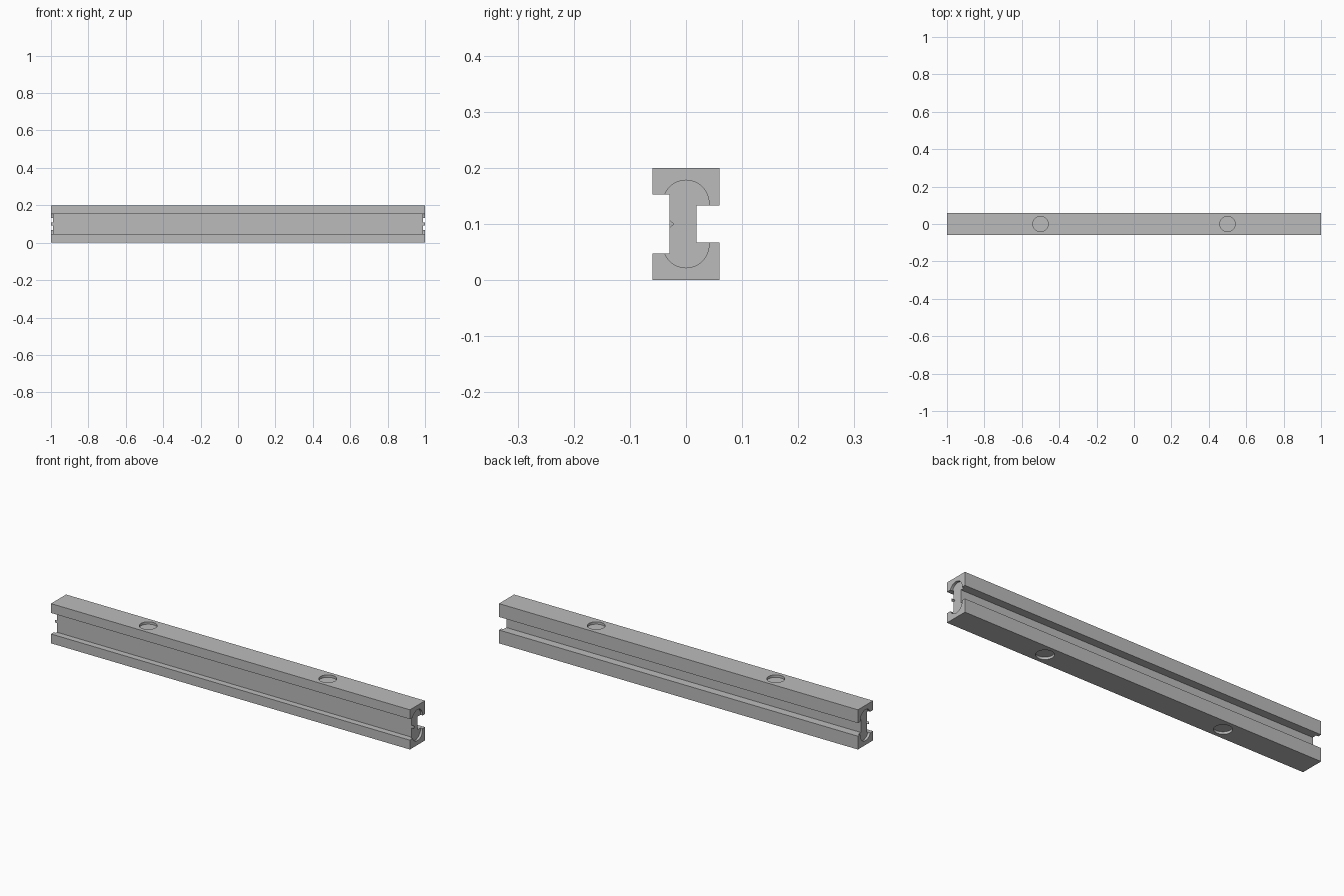
import bpy, bmesh, math

cube = bpy.data.objects.get("Cube")
if cube:
    bpy.data.objects.remove(cube, do_unlink=True)

HALF, TOP, MID = 1.0, 0.2, 0.1
DEPTH, RADIUS, ARC_Z = 0.012, 0.041, 0.037

grey = bpy.data.materials.new("plain grey")
grey.use_nodes = True
colour = (0.5, 0.5, 0.5, 1)
grey.diffuse_color = colour
grey.node_tree.nodes["Principled BSDF"].inputs["Base Color"].default_value = colour


def prism(name, points, start, vector):
    """Extrude a closed outline of 3D points along a vector."""
    bm = bmesh.new()
    verts = [bm.verts.new([a + b for a, b in zip(p, start)]) for p in points]
    face = bm.faces.new(verts)
    moved = bmesh.ops.extrude_face_region(bm, geom=[face])["geom"]
    bmesh.ops.translate(bm, vec=vector, verts=[v for v in moved if isinstance(v, bmesh.types.BMVert)])
    bmesh.ops.recalc_face_normals(bm, faces=bm.faces)
    mesh = bpy.data.meshes.new(name)
    bm.to_mesh(mesh)
    bm.free()
    mesh.materials.append(grey)
    obj = bpy.data.objects.new(name, mesh)
    bpy.context.collection.objects.link(obj)
    return obj


def arc(start, steps, sweep):
    return [start + sweep * i / steps for i in range(steps + 1)]


# Rail: I-shaped section with a wide front channel and a narrow back channel
upper = [(0.019, MID + 0.033), (0.06, MID + 0.033), (0.06, TOP),
         (-0.06, TOP), (-0.06, MID + 0.053), (-0.029, MID + 0.053)]
lower = [(y, TOP - z) for y, z in reversed(upper)]
rail = prism("rail", [(0, y, z) for y, z in upper + lower], (-HALF, 0, 0), (2 * HALF, 0, 0))

# Recess cutters: a rounded slot in each end, two round pockets above and below
slot = [(0, RADIUS * math.cos(a), MID + side * ARC_Z + RADIUS * math.sin(a))
        for side, begin in ((1, 0), (-1, math.pi)) for a in arc(begin, 24, math.pi)]
circle = [(RADIUS * math.cos(a), RADIUS * math.sin(a), 0) for a in arc(0, 48, math.tau)[:-1]]
cutters = []
for side in (-1, 1):
    cutters.append(prism("end_cutter", slot, (side * (HALF - DEPTH), 0, 0), (side * 0.1, 0, 0)))
    for z, out in ((DEPTH, -1), (TOP - DEPTH, 1)):
        cutters.append(prism("pocket_cutter", circle, (side * HALF / 2, 0, z), (0, 0, out * 0.1)))

bpy.context.view_layer.objects.active = rail
for cutter in cutters:
    cutter.hide_render = True
    mod = rail.modifiers.new("recess", "BOOLEAN")
    mod.operation = "DIFFERENCE"
    mod.solver = "EXACT"
    mod.object = cutter
    bpy.ops.object.modifier_apply(modifier=mod.name)
    bpy.data.objects.remove(cutter, do_unlink=True)

# Small triangular key at each end of the web
key = [(0, -0.029, MID - 0.007), (0, -0.021, MID), (0, -0.029, MID + 0.007)]
for side, name in ((-1, "right_key"), (1, "left_key")):
    prism(name, key, (side * (HALF - DEPTH), 0, 0), (side * DEPTH, 0, 0))

# Smooth the round walls, keep the hard edges
bpy.ops.object.select_all(action="DESELECT")
rail.select_set(True)
bpy.ops.object.shade_smooth_by_angle(angle=math.radians(30))
